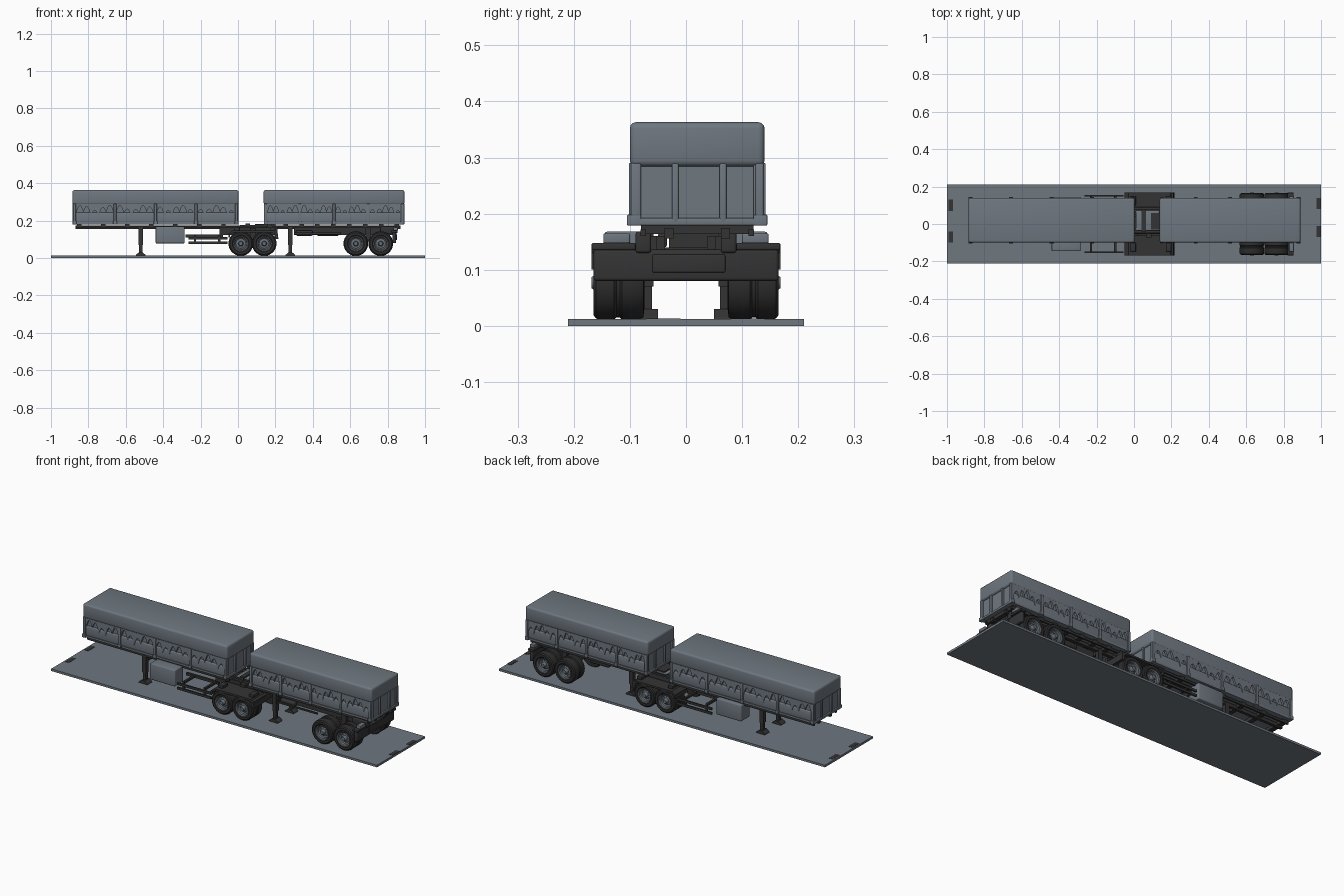
import bpy, bmesh, math


def mat(name, c):
    m = bpy.data.materials.new(name)
    m.diffuse_color = (*c, 1)
    return m


GREY = mat("slate grey", (0.156, 0.184, 0.213))
DARK = mat("chassis charcoal", (0.034, 0.034, 0.035))
TYRE = mat("tyre black", (0.027, 0.027, 0.027))
HUB = mat("hub grey", (0.135, 0.16, 0.185))


def finish(name, bm, m, smooth=False):
    bmesh.ops.recalc_face_normals(bm, faces=bm.faces)
    me = bpy.data.meshes.new(name)
    bm.to_mesh(me)
    bm.free()
    me.materials.append(m)
    o = bpy.data.objects.new(name, me)
    bpy.context.collection.objects.link(o)
    if smooth:
        bpy.context.view_layer.objects.active = o
        o.select_set(True)
        bpy.ops.object.shade_smooth_by_angle(angle=math.radians(35))
        o.select_set(False)
    return o


def box(name, x0, x1, y0, y1, z0, z1, m, bevel=0.0):
    bm = bmesh.new()
    bmesh.ops.create_cube(bm, size=1)
    for v in bm.verts:
        v.co = ((x0 + x1) / 2 + v.co.x * (x1 - x0),
                (y0 + y1) / 2 + v.co.y * (y1 - y0),
                (z0 + z1) / 2 + v.co.z * (z1 - z0))
    if bevel:
        bmesh.ops.bevel(bm, geom=bm.edges[:], offset=bevel, segments=3,
                        profile=0.5, affect='EDGES')
    return finish(name, bm, m, bevel > 0)


def prism(name, pts, y0, y1, m):
    """Extrude an x-z outline along y."""
    bm = bmesh.new()
    f = bm.faces.new([bm.verts.new((x, y0, z)) for x, z in pts])
    r = bmesh.ops.extrude_face_region(bm, geom=[f])
    for v in r["geom"]:
        if isinstance(v, bmesh.types.BMVert):
            v.co.y = y1
    return finish(name, bm, m)


def lathe(name, prof, x, z, s, m, n=32):
    """Revolve (radius, y) points around an axle along y."""
    bm = bmesh.new()
    rings = []
    for i in range(n):
        a = 2 * math.pi * i / n
        rings.append([bm.verts.new((x + r * math.cos(a), s * y, z + r * math.sin(a)))
                      for r, y in prof])
    for i in range(n):
        a, b = rings[i], rings[(i + 1) % n]
        for j in range(len(prof) - 1):
            bm.faces.new((a[j], a[j + 1], b[j + 1], b[j]))
    bmesh.ops.remove_doubles(bm, verts=bm.verts, dist=1e-5)
    return finish(name, bm, m, True)


CY = 0.02      # the bodies sit a little off the axle centre


def body(tag, x0, x1, bays):
    # tarpaulin cover and wall core
    box(tag + "_tarp", x0, x1, CY - 0.12, CY + 0.12, 0.284, 0.363, GREY, 0.011)
    box(tag + "_core", x0 + 0.01, x1 - 0.01, CY - 0.108, CY + 0.108, 0.182, 0.29, GREY)
    step = (x1 - x0 - 0.022) / bays
    for s in (-1, 1):
        side = "front" if s < 0 else "back"

        def strip(name, a, b, d0, d1, z0, z1, bev=0.0):
            y = sorted((CY + s * d0, CY + s * d1))
            box(f"{tag}_{side}_{name}", a, b, y[0], y[1], z0, z1, GREY, bev)
        # bulged lower side boards, bottom rail and ribs
        strip("lower_board", x0 + 0.008, x1 - 0.008, 0.10, 0.115, 0.187, 0.243, 0.006)
        strip("bottom_rail", x0 + 0.004, x1 - 0.004, 0.10, 0.118, 0.180, 0.191)
        for i in range(bays + 1):
            xc = x0 + 0.011 + i * step
            strip("rib", xc - 0.007, xc + 0.007, 0.10, 0.122, 0.179, 0.29, 0.002)
            strip("rib_foot", xc - 0.01, xc + 0.01, 0.10, 0.125, 0.179, 0.198, 0.002)
        # scalloped lower hem of the tarp, one gathered piece per bay
        for i in range(bays):
            a = x0 + 0.018 + i * step
            w = step - 0.014
            n = 50
            hem = [(a + w * k / n, 0.231 + 0.014 * math.sin(9 * k / n + i)
                    + 0.037 * abs(math.sin(5 * math.pi * k / n))) for k in range(n + 1)]
            y = sorted((CY + s * 0.105, CY + s * 0.1185))
            prism(f"{tag}_{side}_hem", [(a + w, 0.288), (a, 0.288)] + hem, y[0], y[1], GREY)
    # framed three-panel end walls
    for e, s in ((x0, 1), (x1, -1)):
        xa, xb = sorted((e + s * 0.001, e + s * 0.014))
        for y0, y1 in ((-0.118, -0.1), (-0.045, -0.033), (0.04, 0.052), (0.104, 0.118)):
            box(tag + "_end_post", xa, xb, CY + y0, CY + y1, 0.182, 0.29, GREY, 0.003)
        box(tag + "_end_sill", xa, xb, CY - 0.118, CY + 0.118, 0.179, 0.192, GREY, 0.003)


body("long_body", -0.885, 0.003, 4)
body("short_body", 0.137, 0.89, 4)

# ground plate with dark patches near its ends
box("base_plate", -1, 1, -0.21, 0.21, 0, 0.012, GREY)
for x, y in ((-0.98, 0.1), (-0.98, -0.07), (0.988, 0.11), (0.988, -0.04)):
    box("base_mark", x - 0.012, x + 0.012, y - 0.03, y + 0.03, 0.010, 0.0135, DARK)

# main chassis rails and cross members
for tag, x0, x1 in (("long", -0.87, 0.2), ("short", 0.15, 0.87)):
    for s in (-1, 1):
        box(tag + "_main_rail", x0, x1, CY + s * 0.05 - 0.008, CY + s * 0.05 + 0.008,
            0.156, 0.174, DARK)
        end = min(x1, 0.0) if tag == "long" else x1
        box(tag + "_outer_rail", x0, end, CY + s * 0.096 - 0.005, CY + s * 0.096 + 0.005,
            0.160, 0.172, DARK)
    n = 9
    for i in range(n):
        x = x0 + 0.02 + (x1 - x0 - 0.04) * i / (n - 1)
        w = 0.1 if x < 0 or tag == "short" else 0.06
        box(tag + "_cross_member", x - 0.012, x + 0.012, CY - w, CY + w, 0.164, 0.183, DARK)
for x0, x1 in ((-0.1, 0.21), (0.3, 0.84)):
    for s in (-1, 1):
        box("sub_frame_rail", x0, x1, s * 0.045 - 0.008, s * 0.045 + 0.008, 0.124, 0.16, DARK)

# coupling between the trailers
box("coupling_plate", 0.01, 0.135, -0.035, 0.07, 0.158, 0.176, GREY, 0.004)
box("coupling_block", 0.09, 0.2, -0.03, 0.06, 0.14, 0.182, DARK)
for s in (-1, 1):
    box("coupling_arm", 0.0, 0.2, CY + s * 0.062 - 0.008, CY + s * 0.062 + 0.008,
        0.14, 0.165, DARK, 0.004)

# wheels
TYRE_P = [(0.036, 0.158), (0.045, 0.165), (0.058, 0.165), (0.064, 0.16), (0.066, 0.152),
          (0.066, 0.128), (0.062, 0.124), (0.062, 0.118), (0.066, 0.114), (0.066, 0.084),
          (0.062, 0.076), (0.045, 0.074), (0.0, 0.076)]
RIM_P = [(0.0, 0.168), (0.010, 0.168), (0.013, 0.164), (0.014, 0.15), (0.026, 0.146),
         (0.032, 0.15), (0.034, 0.161), (0.038, 0.163), (0.038, 0.15)]
for x in (0.015, 0.14, 0.63, 0.763):
    for s in (-1, 1):
        lathe("tyre", TYRE_P, x, 0.077, s, TYRE)
        lathe("wheel_hub", RIM_P, x, 0.077, s, HUB)
        for k in range(8):
            a = k * math.pi / 4
            bx, bz = x + 0.022 * math.cos(a), 0.077 + 0.022 * math.sin(a)
            lathe("wheel_nut", [(0.0, 0.152), (0.0025, 0.152), (0.0025, 0.144)], bx, bz, s, HUB, 6)
    lathe("axle", [(0.0, -0.09), (0.013, -0.09), (0.013, 0.09), (0.0, 0.09)], x, 0.1, 1, DARK, 12)

# suspension between the wheels of each pair
for xc in (0.078, 0.697):
    for s in (-1, 1):
        y0, y1 = sorted((s * 0.05, s * 0.072))
        prism("leaf_spring", [(xc - 0.09, 0.105), (xc - 0.06, 0.12), (xc, 0.105),
                              (xc + 0.06, 0.12), (xc + 0.09, 0.105), (xc, 0.088)], y0, y1, DARK)
        box("spring_hanger", xc - 0.015, xc + 0.015, y0, y1, 0.09, 0.16, DARK)

# mudguards over the first pair of axles
for s in (-1, 1):
    y0, y1 = sorted((s * 0.062, s * 0.168))
    prism("mudguard", [(-0.052, 0.108), (-0.05, 0.13), (-0.03, 0.146), (0.195, 0.146),
                       (0.213, 0.13), (0.216, 0.1), (0.206, 0.1), (0.2, 0.125),
                       (0.185, 0.136), (-0.022, 0.136), (-0.042, 0.125), (-0.044, 0.108)],
          y0, y1, DARK)
    y0, y1 = sorted((s * 0.1, s * 0.147))
    box("mudguard_light_box", 0.17, 0.2, y0, y1, 0.146, 0.163, DARK, 0.003)
    box("mudguard_bracket", -0.02, 0.01, y0, y1, 0.146, 0.163, DARK, 0.003)
box("mudguard_crossbar", 0.196, 0.212, -0.168, 0.168, 0.1, 0.14, DARK, 0.004)

# rear bumper assembly
box("rear_bumper", 0.826, 0.846, -0.165, 0.165, 0.08, 0.136, DARK, 0.006)
box("bumper_recess", 0.843, 0.849, -0.06, 0.07, 0.095, 0.127, DARK, 0.003)
for s in (-1, 1):
    y0, y1 = sorted((s * 0.1, s * 0.147))
    box("tail_lamp", 0.83, 0.855, y0, y1, 0.147, 0.165, GREY, 0.003)
    y0, y1 = sorted((s * 0.062, s * 0.09))
    box("bumper_arm", 0.76, 0.852, y0, y1, 0.13, 0.168, DARK, 0.005)
    y0, y1 = sorted((s * 0.09, s * 0.168))
    box("bumper_shelf", 0.82, 0.854, y0, y1, 0.135, 0.148, DARK, 0.003)

# landing legs with cross ties
for x in (-0.52, 0.28):
    for s in (-1, 1):
        y = s * 0.07
        box("landing_leg", x - 0.012, x + 0.012, y - 0.012, y + 0.012, 0.07, 0.168, DARK)
        box("landing_leg_inner", x - 0.009, x + 0.009, y - 0.009, y + 0.009, 0.012, 0.08, DARK)
        prism("landing_foot", [(x - 0.027, 0.011), (x + 0.027, 0.011), (x + 0.025, 0.017),
                               (x + 0.01, 0.03), (x - 0.01, 0.03), (x - 0.025, 0.017)],
              y - 0.02, y + 0.02, DARK)
    box("leg_tie", x - 0.005, x + 0.005, -0.07, 0.07, 0.125, 0.14, DARK)

# side lockers, hanging brackets and side guard bars
for s in (-1, 1):
    y0, y1 = sorted((s * 0.07, s * 0.145))
    box("side_locker", -0.44, -0.286, y0, y1, 0.078, 0.168, GREY, 0.005)
    y0, y1 = sorted((s * 0.148, s * 0.156))
    for z in (0.074, 0.099):
        box("side_guard_bar", -0.265, -0.055, y0, y1, z, z + 0.013, DARK)
    for x in (-0.23, -0.1):
        y0, y1 = sorted((s * 0.05, s * 0.15))
        box("guard_arm", x - 0.006, x + 0.006, y0, y1, 0.112, 0.124, DARK)
        y0, y1 = sorted((s * 0.142, s * 0.15))
        box("guard_post", x - 0.006, x + 0.006, y0, y1, 0.074, 0.124, DARK)
    box("guard_hanger", -0.28, -0.08, s * 0.05 - 0.006, s * 0.05 + 0.006, 0.11, 0.125, DARK)

# air tanks and pipes under the short trailer
for x0, x1, y in ((0.31, 0.4, -0.06), (0.42, 0.54, 0.06)):
    box("air_tank", x0, x1, y - 0.018, y + 0.018, 0.118, 0.148, DARK, 0.009)
box("air_pipe", 0.3, 0.55, -0.09, -0.083, 0.126, 0.135, DARK)
